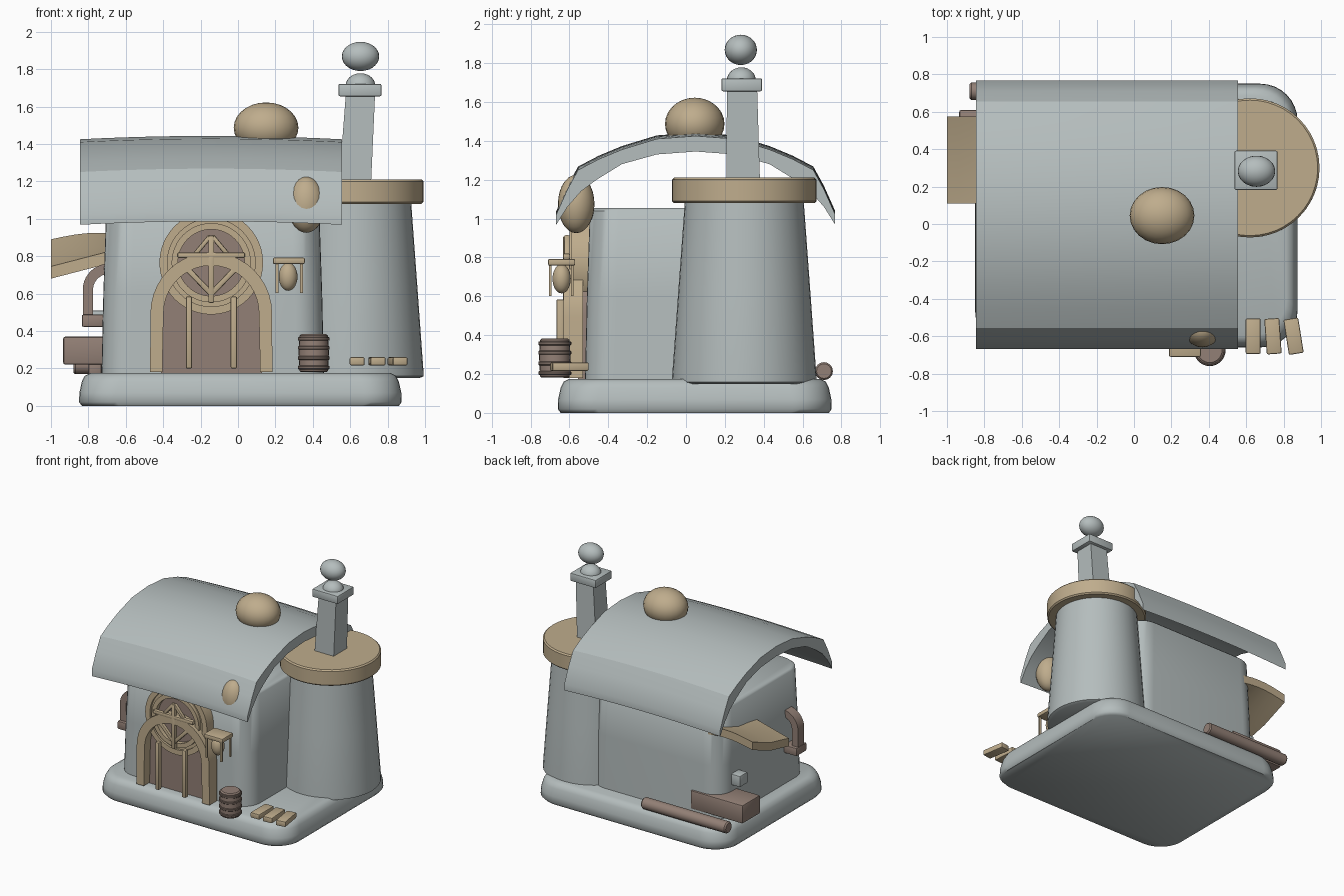
import bpy, bmesh
from math import sin, cos, pi, radians
from mathutils import Vector, Matrix, Euler

cube = bpy.data.objects.get("Cube")
if cube:
    bpy.data.objects.remove(cube, do_unlink=True)


def material(name, rgb):
    m = bpy.data.materials.new(name)
    m.use_nodes = True
    m.diffuse_color = (*rgb, 1)
    m.node_tree.nodes["Principled BSDF"].inputs["Base Color"].default_value = (*rgb, 1)
    return m


STONE = material("grey stone", (0.46, 0.51, 0.51))
TAN = material("tan wood", (0.52, 0.415, 0.265))
BROWN = material("brown wood", (0.29, 0.215, 0.18))
DARK = material("dark brown bands", (0.2, 0.15, 0.125))


def finish(name, bm, mat, angle=35):
    bmesh.ops.recalc_face_normals(bm, faces=bm.faces)
    me = bpy.data.meshes.new(name)
    bm.to_mesh(me)
    bm.free()
    me.materials.append(mat)
    me.shade_smooth()
    me.set_sharp_from_angle(angle=radians(angle))
    ob = bpy.data.objects.new(name, me)
    bpy.context.collection.objects.link(ob)
    return ob


def loft(name, rings, mat, closed=False, angle=35):
    """Skin a row of equal point rings; cap the ends unless closed."""
    bm = bmesh.new()
    rows = [[bm.verts.new(p) for p in ring] for ring in rings]
    n = len(rows[0])
    pairs = list(zip(rows, rows[1:])) + ([(rows[-1], rows[0])] if closed else [])
    for a, b in pairs:
        for i in range(n):
            bm.faces.new((a[i], a[(i + 1) % n], b[(i + 1) % n], b[i]))
    if not closed:
        bm.faces.new(rows[0])
        bm.faces.new(rows[-1])
    return finish(name, bm, mat, angle)


def box(name, center, size, mat, rot=(0, 0, 0), bevel=0.008):
    bm = bmesh.new()
    bmesh.ops.create_cube(bm, size=1)
    bmesh.ops.scale(bm, vec=size, verts=bm.verts)
    if bevel:
        bmesh.ops.bevel(bm, geom=bm.edges[:], offset=bevel, segments=2, affect='EDGES', profile=0.5)
    bm.transform(Matrix.Translation(center) @ Euler(rot).to_matrix().to_4x4())
    return finish(name, bm, mat)


def ball(name, center, radii, mat):
    bm = bmesh.new()
    bmesh.ops.create_uvsphere(bm, u_segments=24, v_segments=14, radius=1)
    bmesh.ops.scale(bm, vec=radii, verts=bm.verts)
    bmesh.ops.translate(bm, vec=center, verts=bm.verts)
    return finish(name, bm, mat, 60)


def lathe(name, x, y, profile, mat, n=40):
    """Solid of revolution from (radius, z) pairs."""
    return loft(name, [[(x + r * cos(2 * pi * i / n), y + r * sin(2 * pi * i / n), z)
                        for i in range(n)] for r, z in profile], mat)


def rounded(x0, x1, y0, y1, r, z):
    """Rounded rectangle at height z."""
    pts = []
    corners = ((x1 - r, y1 - r), (x0 + r, y1 - r), (x0 + r, y0 + r), (x1 - r, y0 + r))
    for k, (cx, cy) in enumerate(corners):
        for i in range(9):
            a = pi / 2 * (k + i / 8)
            pts.append((cx + r * cos(a), cy + r * sin(a), z))
    return pts


def slab(name, bounds, r, levels, mat):
    x0, x1, y0, y1 = bounds
    return loft(name, [rounded(x0 + d, x1 - d, y0 + d, y1 - d, r, z) for z, d in levels], mat, angle=50)


def band(name, outer, inner, y0, y1, mat, closed=False):
    """Flat strip between two x-z outlines, with depth in y."""
    rings = [[(a, y0, b), (a, y1, b), (c, y1, d), (c, y0, d)]
             for (a, b), (c, d) in zip(outer, inner)]
    return loft(name, rings, mat, closed)


def arc(cx, cz, r, a0, a1, n=20):
    return [(cx + r * cos(radians(a0 + (a1 - a0) * i / n)),
             cz + r * sin(radians(a0 + (a1 - a0) * i / n))) for i in range(n + 1)]


def ring(name, cx, cz, r_out, r_in, y0, y1, mat):
    return band(name, arc(cx, cz, r_out, 0, 352.5, 47), arc(cx, cz, r_in, 0, 352.5, 47), y0, y1, mat, True)


# Ground slab, house body and tower
slab("base", (-0.85, 0.875, -0.66, 0.75), 0.2,
     [(0, 0.015), (0.02, 0), (0.07, 0.002), (0.13, 0.015), (0.16, 0.03), (0.175, 0.06)], STONE)
slab("house_body", (-0.73, 0.46, -0.52, 0.6), 0.15,
     [(0.15, 0), (0.6, 0.01), (1.04, 0.025), (1.055, 0.04)], STONE)
lathe("tower", 0.62, 0.3, [(0.35, 0.148), (0.372, 0.158), (0.372, 0.18), (0.338, 0.65), (0.305, 1.1)], STONE)
lathe("tower_cap", 0.62, 0.3, [(0.362, 1.08), (0.372, 1.09), (0.372, 1.2), (0.362, 1.21)], TAN, 48)

# Chimney with a slight lean
loft("chimney", [[(cx + sx * h, cy + sy * h, z) for sx, sy in ((-1, -1), (1, -1), (1, 1), (-1, 1))]
                 for cx, cy, z, h in ((0.625, 0.295, 1.18, 0.086), (0.655, 0.288, 1.67, 0.078))], STONE)
box("chimney_cap", (0.652, 0.287, 1.688), (0.23, 0.21, 0.066), STONE)
ball("chimney_dome", (0.655, 0.285, 1.71), (0.08, 0.075, 0.068), STONE)
ball("chimney_ball", (0.655, 0.282, 1.868), (0.1, 0.083, 0.078), STONE)

# Arched roof shell, slightly crowned along its length
top = [(0, 1.425), (0.2, 1.41), (0.38, 1.355), (0.5, 1.305), (0.605, 1.25), (0.66, 1.15), (0.718, 1.02)]
under = [(0.718, 0.968), (0.66, 1.06), (0.59, 1.14), (0.51, 1.2), (0.38, 1.28), (0.2, 1.33), (0, 1.345)]
half = top + under
outline = ([(-y, z) for y, z in reversed(top[1:])] + half
           + [(-y, z) for y, z in reversed(under[:-1])])
roof_rings = []
for i in range(13):
    t = i / 6 - 1
    roof_rings.append([(-0.145 + 0.7 * t, 0.05 + y, z + 0.018 * (1 - t * t)) for y, z in outline])
loft("roof", roof_rings, STONE, angle=30)
ball("roof_dome", (0.15, 0.045, 1.487), (0.173, 0.153, 0.135), TAN)
ball("eave_ball", (0.365, -0.565, 1.075), (0.1, 0.094, 0.15), TAN)

# Door with arched frame and two posts
DX, WZ = -0.143, 0.765
door_top = arc(DX, 0.5, 0.27, 0, 180)
band("door", [(DX + 0.27, 0.175)] + door_top + [(DX - 0.27, 0.175)],
     [(DX, 0.175)] + [(DX, 0.3)] * len(door_top) + [(DX, 0.175)], -0.555, -0.48, BROWN)
band("door_frame", [(DX + 0.327, 0.18)] + arc(DX, 0.495, 0.325, 0, 180) + [(DX - 0.327, 0.18)],
     [(DX + 0.262, 0.18)] + arc(DX, 0.495, 0.255, 0, 180) + [(DX - 0.262, 0.18)], -0.63, -0.53, TAN)
for side, x in (("left", -0.022), ("right", -0.262)):
    box(side + "_door_post", (x, -0.647, 0.392), (0.034, 0.04, 0.385), TAN)

# Round window with stepped rings and bars
ring("window_outer_ring", DX, WZ, 0.277, 0.235, -0.59, -0.48, TAN)
ring("window_middle_ring", DX, WZ, 0.24, 0.2, -0.572, -0.48, TAN)
ring("window_inner_ring", DX, WZ, 0.212, 0.178, -0.6, -0.5, TAN)
ring("window_pane", DX, WZ, 0.215, 0.004, -0.56, -0.48, BROWN)
box("window_crossbar", (DX, -0.615, 0.805), (0.36, 0.035, 0.03), TAN)
box("window_upright", (DX, -0.615, 0.73), (0.032, 0.035, 0.36), TAN)
for s in (-1, 1):
    box("window_brace", (DX + s * 0.078, -0.612, 0.68), (0.03, 0.03, 0.25), TAN, (0, s * radians(44), 0))
    box("window_gable", (DX + s * 0.045, -0.612, 0.86), (0.025, 0.03, 0.13), TAN, (0, -s * radians(40), 0))

# Hanging lantern beside the door
box("lantern_bracket", (0.272, -0.64, 0.775), (0.17, 0.14, 0.035), TAN)
for x in (0.208, 0.34):
    for y in (-0.698, -0.585):
        box("lantern_rod", (x, y, 0.685), (0.016, 0.014, 0.165), TAN, bevel=0)
ball("lantern", (0.268, -0.64, 0.69), (0.05, 0.047, 0.075), TAN)

# Barrel with hoops
BX, BY = 0.405, -0.675
lathe("barrel", BX, BY, [(0.07, 0.182), (0.076, 0.187), (0.081, 0.285), (0.076, 0.375), (0.066, 0.383)], BROWN, 24)
for z in (0.205, 0.255, 0.31, 0.358):
    lathe("barrel_hoop", BX, BY, [(0.081, z - 0.01), (0.085, z - 0.006), (0.085, z + 0.006), (0.081, z + 0.01)], DARK, 24)

# Stepping planks
for x, turn in ((0.637, 0), (0.743, 4), (0.853, 9)):
    box("step_plank", (x, -0.6, 0.238), (0.08, 0.19, 0.044), TAN, (0, 0, radians(turn)))

# Curved pipe and its foot on the right wall
PX, PZ = -0.69, 0.62
pipe_out = [(-0.83, 0.46)] + arc(PX, PZ, 0.14, 180, 90, 10) + [(-0.64, 0.76)]
pipe_in = [(-0.775, 0.46)] + arc(PX, PZ, 0.085, 180, 90, 10) + [(-0.64, 0.705)]
band("wall_pipe", pipe_out, pipe_in, -0.33, -0.25, BROWN)
box("pipe_foot", (-0.765, -0.29, 0.455), (0.14, 0.13, 0.065), BROWN)

# Sloped, bent side awning
awning = []
for i in range(9):
    t = i / 8
    x = -1 + 0.5 * t
    back, front = 0.89 + 0.035 * sin(pi * t), 0.745 + 0.13 * t
    ridge = (back + front) / 2 - 0.02
    tops = ((0.575, back), (0.34, ridge), (0.11, front))
    awning.append([(x, y, z) for y, z in tops] + [(x, y, z - 0.065) for y, z in reversed(tops)])
loft("side_awning", awning, TAN)

# Crate, stone block and log at the back
box("crate", (-0.7, 0.495, 0.295), (0.47, 0.23, 0.15), BROWN, bevel=0.012)
box("crate_leg", (-0.765, 0.45, 0.2), (0.07, 0.1, 0.07), BROWN)
box("stone_block", (-0.75, 0.4, 0.465), (0.1, 0.1, 0.09), STONE)
log = lathe("log", 0, 0, [(0.038, -0.38), (0.046, -0.37), (0.046, 0.37), (0.038, 0.38)], BROWN, 16)
log.data.transform(Matrix.Translation((-0.5, 0.71, 0.215)) @ Matrix.Rotation(pi / 2, 4, 'Y'))
